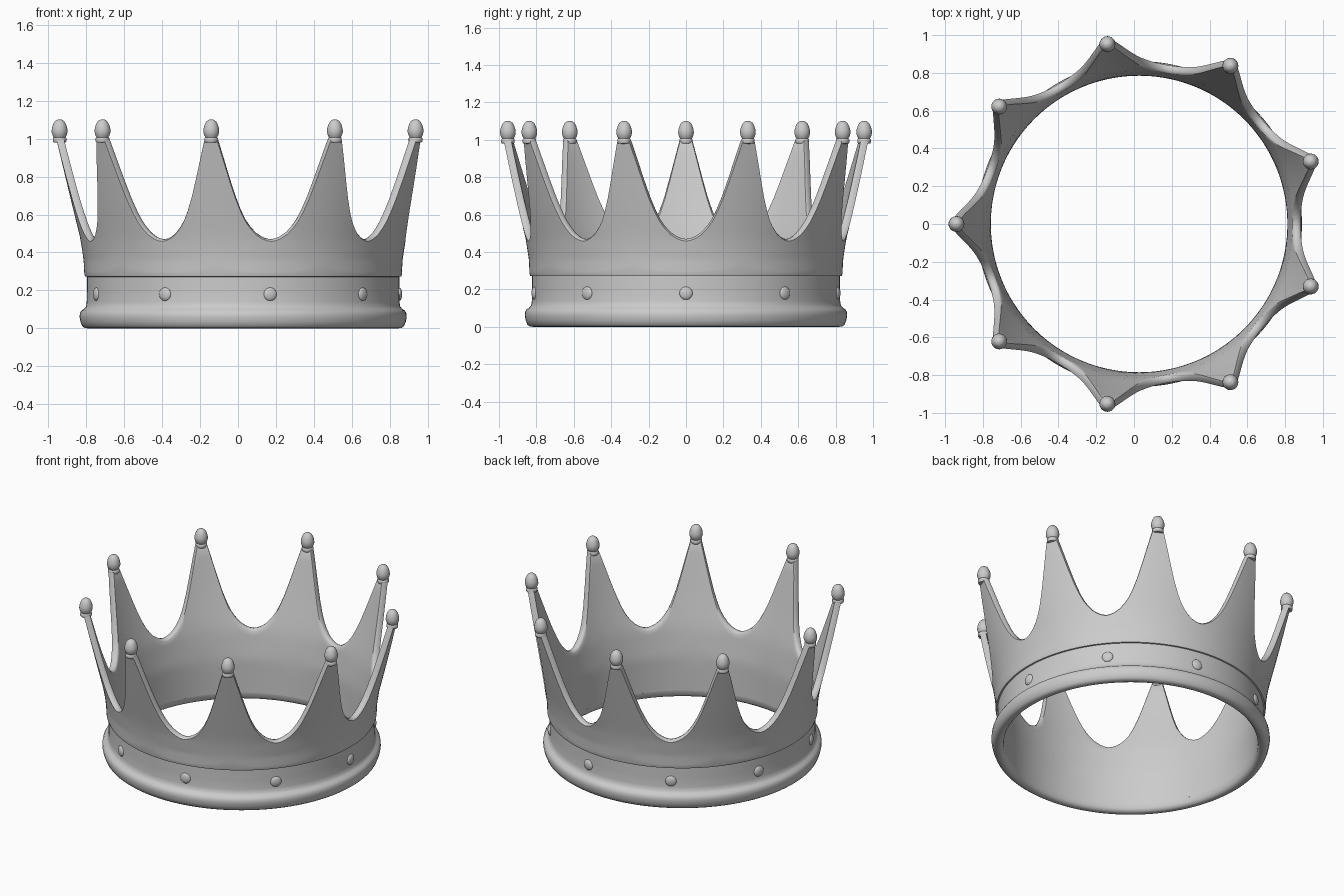
import bpy
from math import sin, cos, pi, radians

if "Cube" in bpy.data.objects:
    bpy.data.objects.remove(bpy.data.objects["Cube"], do_unlink=True)

COUNT = 9                # points around the crown
STEP = 2 * pi / COUNT
CENTRE_X = 0.027         # an odd number of points shifts the ring's axis
TIP_RADIUS = 0.967

metal = bpy.data.materials.new("grey_metal")
metal.use_nodes = True
grey = (0.6, 0.6, 0.6, 1)
metal.diffuse_color = grey
metal.node_tree.nodes["Principled BSDF"].inputs["Base Color"].default_value = grey


def finish(ob, angle=45):
    ob.data.materials.append(metal)
    bpy.ops.object.select_all(action="DESELECT")
    ob.select_set(True)
    bpy.context.view_layer.objects.active = ob
    bpy.ops.object.shade_smooth_by_angle(angle=radians(angle))


def revolve(name, angles, profile_at, centre):
    """Sweep a (radius, height) profile, which may vary by angle, round z."""
    verts, faces = [], []
    for a in angles:
        profile = profile_at(a)
        n = len(profile)
        verts += [(r * cos(a), r * sin(a), z) for r, z in profile]
    m = len(angles)
    for i in range(m):
        k = (i + 1) % m
        for j in range(n - 1):
            faces.append((i * n + j, k * n + j, k * n + j + 1, i * n + j + 1))
    mesh = bpy.data.meshes.new(name)
    mesh.from_pydata(verts, [], faces)
    ob = bpy.data.objects.new(name, mesh)
    ob.location = centre
    bpy.context.collection.objects.link(ob)
    finish(ob)
    return ob


def interpolate(table, x):
    for (x0, y0), (x1, y1) in zip(table, table[1:]):
        if x <= x1:
            return y0 + (y1 - y0) * (x - x0) / (x1 - x0)
    return table[-1][1]


# Base band: rounded foot and plain strip
BAND = [(0.785, 0.05), (0.788, 0.02), (0.8, 0.005), (0.815, 0), (0.835, 0.002),
        (0.848, 0.012), (0.857, 0.035), (0.862, 0.06), (0.86, 0.08),
        (0.852, 0.094), (0.838, 0.103), (0.828, 0.115), (0.824, 0.14),
        (0.823, 0.2), (0.823, 0.275)]
ring = [2 * pi * i / 144 for i in range(144)]
revolve("base_band", ring, lambda a: BAND, (CENTRE_X, 0, 0))

# Flared wall with scalloped points
EDGE = [(0, 1), (0.1, 1), (0.18, 0.905), (0.28, 0.79), (0.37, 0.698),
        (0.46, 0.625), (0.54, 0.575), (0.62, 0.54), (0.72, 0.507),
        (0.83, 0.485), (0.92, 0.474), (1, 0.47)]
OUTER = [(0.27, 0.836), (0.36, 0.84), (0.47, 0.857), (0.7, 0.913), (1, 0.985)]
INNER = [(0.05, 0.785), (0.28, 0.786), (0.47, 0.812), (0.7, 0.872), (1, 0.945)]
ROWS = 14


def wall_profile(a):
    t = abs((a - pi + STEP / 2) % STEP - STEP / 2) / (STEP / 2)
    top = interpolate(EDGE, t)
    low = top - 0.012
    outer = [0.285 + (low - 0.285) * i / ROWS for i in range(ROWS + 1)]
    inner = [low + (0.05 - low) * i / ROWS for i in range(ROWS + 1)]
    r_out, r_in = interpolate(OUTER, low), interpolate(INNER, low)
    rim = [(r_out + (r_in - r_out) * f, low + 0.012 * h)
           for f, h in ((0.15, 0.65), (0.5, 1), (0.85, 0.65))]
    return ([(0.823, 0.272), (0.833, 0.273)]
            + [(interpolate(OUTER, z), z) for z in outer] + rim
            + [(interpolate(INNER, z), z) for z in inner])


shares = [t for t, z in EDGE]
wall_angles = [pi + STEP * k + s * STEP / 2 for k in range(COUNT)
               for s in [-t for t in reversed(shares[1:])] + shares[:-1]]
revolve("pointed_wall", wall_angles, wall_profile, (CENTRE_X, 0, 0))

# Egg-shaped finials on collars, and flat round studs between the points
FINIAL = [(0, 0.978), (0.032, 0.98), (0.036, 0.986), (0.036, 1.002),
          (0.031, 1.007), (0.037, 1.017), (0.042, 1.035), (0.041, 1.052),
          (0.035, 1.073), (0.026, 1.09), (0.014, 1.099), (0, 1.101)]
small_ring = [2 * pi * i / 24 for i in range(24)]
for k in range(COUNT):
    a = pi + k * STEP
    revolve(f"finial_{k + 1}", small_ring, lambda _: FINIAL,
            (CENTRE_X + TIP_RADIUS * cos(a), TIP_RADIUS * sin(a), 0))

    b = k * STEP
    bpy.ops.mesh.primitive_uv_sphere_add(
        segments=24, ring_count=12, radius=0.035,
        location=(CENTRE_X + 0.822 * cos(b), 0.822 * sin(b), 0.18),
        rotation=(0, 0, b))
    stud = bpy.context.object
    stud.name = f"stud_{k + 1}"
    stud.scale = (0.45, 1, 1)
    finish(stud)
